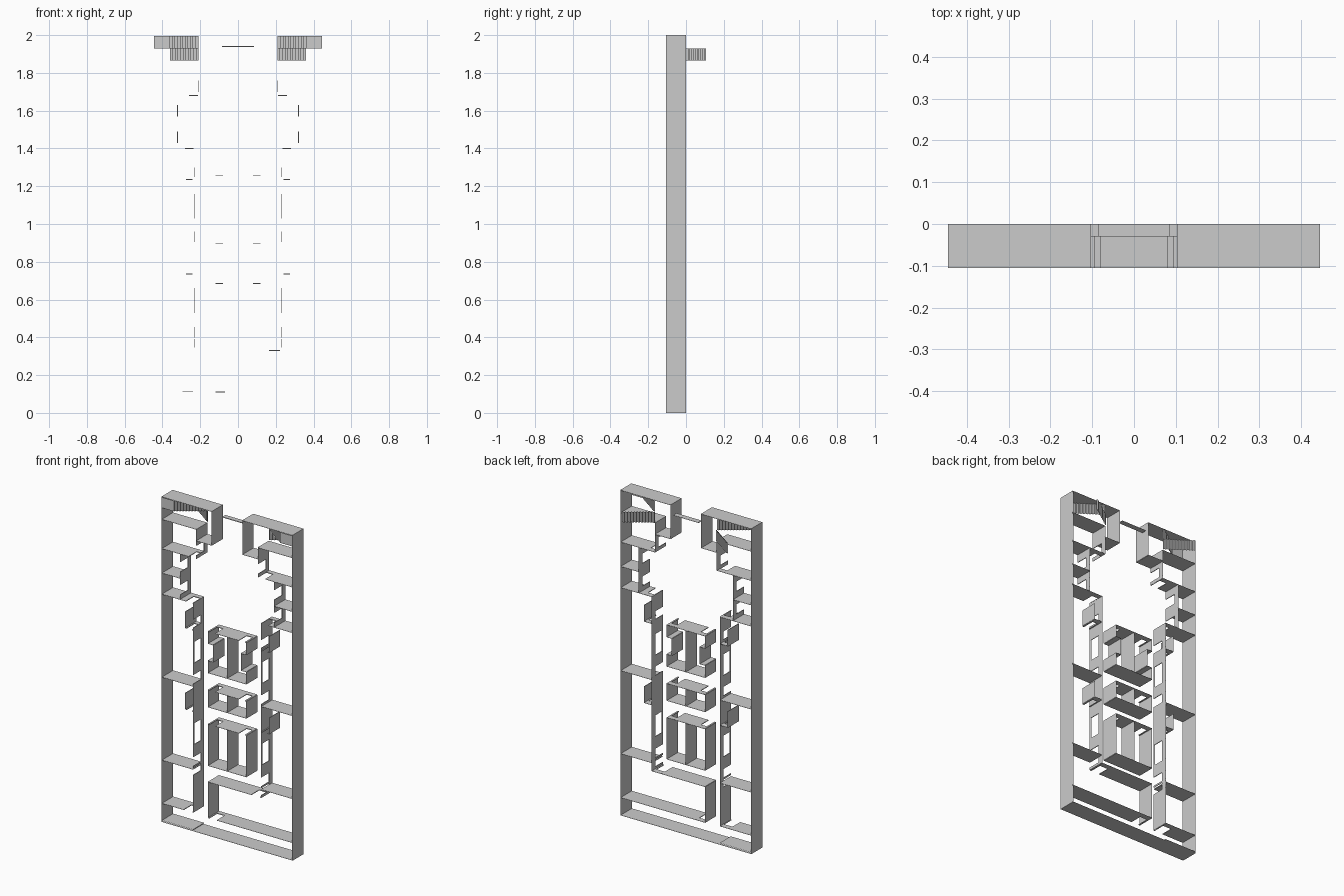
import bpy

if "Cube" in bpy.data.objects:
    bpy.data.objects.remove(bpy.data.objects["Cube"])

FLOOR, TOP, HEAD, SILL = -0.105, 0.0, -0.03, -0.095
T = 0.004  # wall thickness


def mesh(name, verts, faces):
    me = bpy.data.meshes.new(name)
    me.from_pydata(verts, [], faces)
    ob = bpy.data.objects.new(name, me)
    bpy.context.collection.objects.link(ob)
    return ob


def piece(V, F, horiz, c, a, b, y0, y1):
    # open-ended rectangular tube: a wall sheet with thickness
    h = T / 2
    ring = [(a, c - h), (b, c - h), (b, c + h), (a, c + h)]
    if not horiz:
        ring = [(c - h, a), (c + h, a), (c + h, b), (c - h, b)]
    n = len(V)
    V += [(p, y0, q) for p, q in ring] + [(p, y1, q) for p, q in ring]
    F += [(n + i, n + (i + 1) % 4, n + 4 + (i + 1) % 4, n + 4 + i) for i in range(4)]
    if y1 == TOP and y0 == HEAD:
        F.append((n, n + 1, n + 2, n + 3))


def wall(name, horiz, c, a, b, doors=(), windows=()):
    # wall along x (horiz) at height c, or along z at x = c, with openings
    V, F = [], []
    holes = sorted([(d, 0) for d in doors] + [(w, 1) for w in windows])
    at = a
    for (p, q), is_window in holes:
        if p - at > 0.001:
            piece(V, F, horiz, c, at, p, FLOOR, TOP)
        piece(V, F, horiz, c, p, q, HEAD, TOP)
        if is_window:
            piece(V, F, horiz, c, p, q, FLOOR, SILL)
        at = q
    if b - at > 0.001:
        piece(V, F, horiz, c, at, b, FLOOR, TOP)
    return mesh(name, V, F)


def mirrored(name, s, horiz, c, a, b, doors=(), windows=()):
    # same wall on the side s = +1 or -1
    if horiz:
        f = lambda r: r if s > 0 else (-r[1], -r[0])
        a, b = f((a, b))
        return wall(name, True, c, a, b, [f(d) for d in doors], [f(w) for w in windows])
    return wall(name, False, s * c, a, b, doors, windows)


def flight(name, s, x0, x1, y0, y1, z0, z1, steps=11):
    # stair ribbon of treads and risers
    pts = [(x0, y0)]
    for i in range(1, steps + 1):
        x = x0 + (x1 - x0) * (i - 1) / steps
        y = y0 + (y1 - y0) * i / steps
        pts += [(x, y), (x0 + (x1 - x0) * i / steps, y)]
    V = [(s * x, y, z) for x, y in pts for z in (z0, z1)]
    F = [(2 * i, 2 * i + 2, 2 * i + 3, 2 * i + 1) for i in range(len(pts) - 1)]
    return mesh(name, V, F)


X = 0.445
for s, side in ((-1, "left"), (1, "right")):
    # outer shell
    mirrored(side + "_outer_wall", s, False, X - T / 2, 0, 2)
    mirrored(side + "_top_wall", s, True, 2 - T / 2, 0.105, X)
    # stair room
    mirrored(side + "_entry_wall", s, False, 0.105, 1.79, 2)
    mirrored(side + "_entry_return", s, True, 1.79, 0.105, 0.21)
    mirrored(side + "_stair_wall", s, False, 0.21, 1.68, 1.862, [(1.70, 1.76)])
    mirrored(side + "_stair_partition", s, True, 1.86, 0.21, X)
    flight(side + "_lower_stairs", s, 0.36, 0.21, FLOOR, TOP, 1.93, 1.995)
    flight(side + "_upper_stairs", s, 0.21, 0.36, 0.0, 0.105, 1.865, 1.93)
    mesh(side + "_stair_base", [(s * x, FLOOR, z) for x, z in
         ((0.36, 1.93), (X, 1.93), (X, 1.995), (0.36, 1.995))], [(0, 1, 2, 3)])
    # hall walls and side rooms
    mirrored(side + "_hall_upper_partition", s, True, 1.68, 0.21, X, [(0.212, 0.26)])
    mirrored(side + "_hall_wall", s, False, 0.32, 1.4, 1.68, [(1.43, 1.49), (1.57, 1.63)])
    mirrored(side + "_hall_middle_partition", s, True, 1.53, 0.32, X)
    mirrored(side + "_hall_lower_partition", s, True, 1.4, 0.23, X, [(0.235, 0.28)])
    # corridor wall with doors and windows
    low = 0.115 if s < 0 else 0.33
    mirrored(side + "_corridor_wall", s, False, 0.232, low, 1.4,
             [(0.345, 0.39), (0.40, 0.455), (0.905, 0.96), (1.25, 1.30)],
             [(0.53, 0.66), (1.03, 1.16)])
    for i, z in enumerate((0.89, 0.38)):
        mirrored(f"{side}_room_partition_{i}", s, True, z, 0.232, X)
    # closets
    for i, z in enumerate((0.735, 1.235)):
        mirrored(f"{side}_closet_bottom_{i}", s, True, z, 0.232, 0.285, [(0.24, 0.275)])
        mirrored(f"{side}_closet_side_{i}", s, False, 0.285, z, z + 0.1)

# entrance with two door openings
wall("entrance_wall", True, 1.94, -0.085, 0.085, [(-0.085, -0.025), (-0.025, 0.025), (0.025, 0.085)])
wall("bottom_wall", True, T / 2, -X, X)
wall("bottom_left_inner_wall", True, 0.01, -X, -0.23)

# central blocks, each split down the middle
for i, (z0, z1) in enumerate(((1.0, 1.255), (0.79, 0.895), (0.43, 0.685))):
    wall(f"core_bottom_{i}", True, z0, -0.13, 0.13)
    wall(f"core_top_{i}", True, z1, -0.13, 0.13, [(-0.12, -0.08), (0.08, 0.12)])
    wall(f"core_divider_{i}", False, 0, z0, z1)
    for s, side in ((-1, "left"), (1, "right")):
        if i:
            mirrored(f"core_{side}_{i}", s, False, 0.13, z0, z1)
        else:
            # notched sides of the upper block
            mirrored(f"core_{side}_low", s, False, 0.13, z0, 1.075)
            mirrored(f"core_{side}_notch", s, False, 0.095, 1.075, 1.18)
            mirrored(f"core_{side}_high", s, False, 0.13, 1.18, z1)
            mirrored(f"core_{side}_ledge_low", s, True, 1.075, 0.095, 0.13)
            mirrored(f"core_{side}_ledge_high", s, True, 1.18, 0.095, 0.13)

# lower room
wall("lower_room_top", True, 0.33, -0.13, 0.23, [(0.165, 0.222)])
wall("lower_room_side", False, -0.13, 0.11, 0.33)
wall("lower_room_bottom", True, 0.11, -0.13, X, [(-0.12, -0.07)])
wall("lower_left_partition", True, 0.115, -X, -0.232, [(-0.295, -0.237)])
